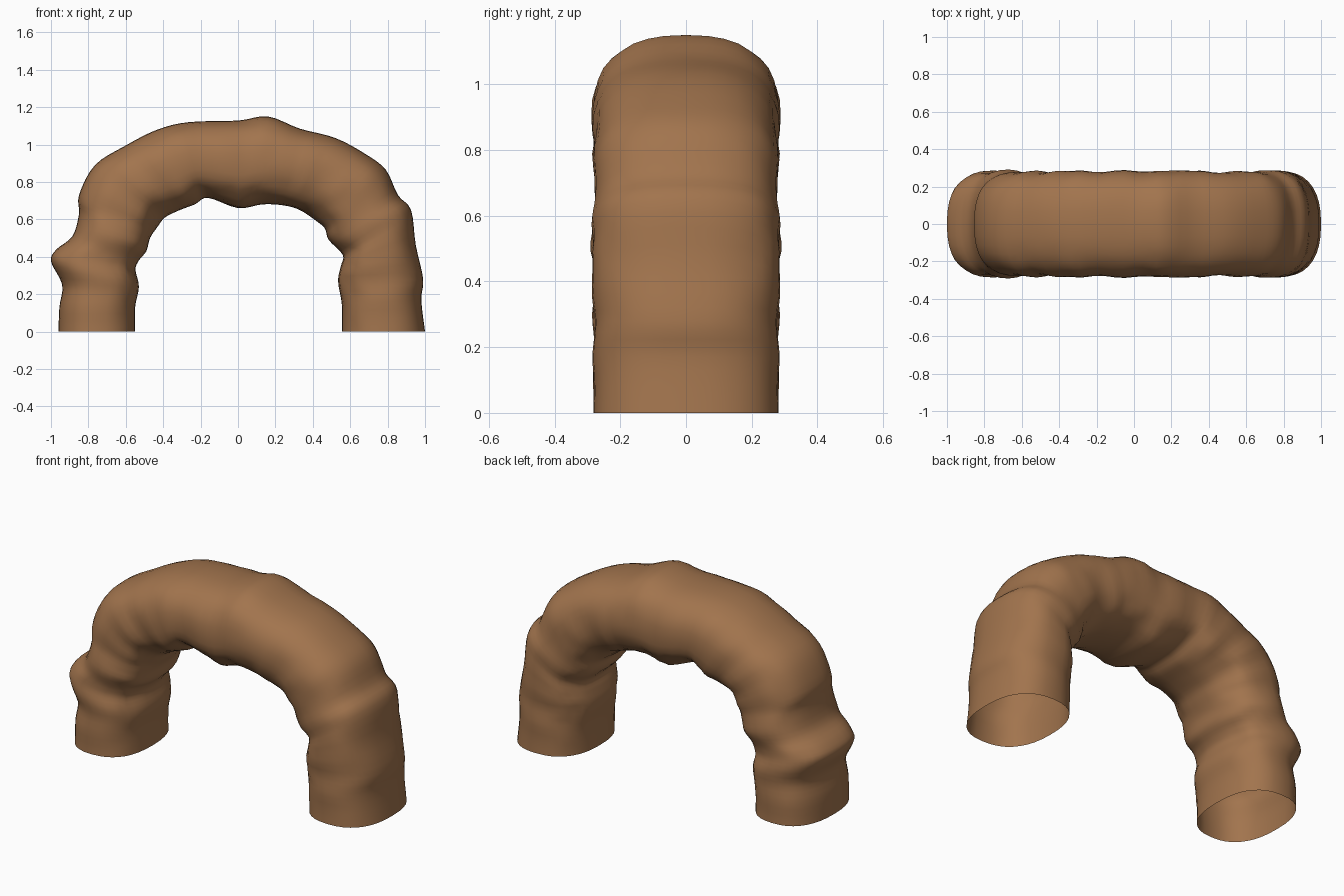
import bpy, bmesh, math
from mathutils import Vector, noise

if "Cube" in bpy.data.objects:
    bpy.data.objects.remove(bpy.data.objects["Cube"])

SIDES, STEPS = 36, 4

# Arch stations from left foot to right foot: outer x, outer z, inner x, inner z
STATIONS = [
    (-.96, 0, -.55, 0), (-.955, .13, -.55, .13), (-.94, .25, -.53, .24),
    (-1.0, .375, -.548, .33), (-.97, .44, -.53, .38), (-.885, .51, -.49, .43),
    (-.85, .63, -.47, .50), (-.85, .73, -.43, .56), (-.765, .89, -.39, .61),
    (-.60, .995, -.31, .65), (-.43, 1.08, -.23, .68), (-.26, 1.12, -.16, .715),
    (0, 1.128, 0, .66), (.16, 1.15, .13, .68), (.33, 1.085, .24, .675),
    (.52, 1.035, .33, .65), (.68, .95, .42, .59), (.79, .865, .465, .55),
    (.855, .73, .485, .49), (.925, .65, .56, .41), (.95, .465, .55, .35),
    (.99, .28, .535, .27), (.98, .17, .555, .145), (1.0, 0, .555, 0),
]


def spline(p, i, t):
    """Catmull-Rom point on segment i."""
    a, b = p[max(i - 1, 0)], p[i]
    c, d = p[i + 1], p[min(i + 2, len(p) - 1)]
    return b + .5 * t * (c - a + t * (2 * a - 5 * b + 4 * c - d
                                      + t * (3 * (b - c) + d - a)))


def resample(points):
    out = [spline(points, i, k / STEPS)
           for i in range(len(points) - 1) for k in range(STEPS)]
    return out + [points[-1]]


def squarish(v):
    """Rounded-box cross-section from a cosine or sine."""
    return math.copysign(abs(v) ** .82, v)


outer = resample([Vector((s[0], 0, s[1])) for s in STATIONS])
inner = resample([Vector((s[2], 0, s[3])) for s in STATIONS])

# Rock tube: rough rings swept along the arch, mirrored front to back
bm = bmesh.new()
rings = []
for o, i in zip(outer, inner):
    mid, half = (o + i) / 2, (o - i) / 2
    rough = min(1, .15 + mid.z * 2)
    width = .282 + .018 * rough * noise.noise(mid * 9)
    ring = []
    for k in range(SIDES):
        a = math.tau * k / SIDES
        c, s = math.cos(a), math.sin(a)
        p = mid + half * squarish(c) + Vector((0, width * squarish(s), 0))
        sample = Vector((p.x, abs(p.y), p.z))
        bump = noise.noise(sample * 8) + .5 * noise.noise(sample * 17)
        # Bumps fade on the outer and inner crests, strongest on the underside
        amount = .07 * rough * s * s * (.35 if c > 0 else .35 - .9 * c)
        p += half * c * bump * amount * 3
        p.y *= 1 + bump * amount * .6
        p.z = max(p.z, 0)
        ring.append(bm.verts.new(p))
    rings.append(ring)
for r, q in zip(rings, rings[1:]):
    for k in range(SIDES):
        n = (k + 1) % SIDES
        bm.faces.new((r[k], r[n], q[n], q[k]))
bmesh.ops.recalc_face_normals(bm, faces=bm.faces)

mesh = bpy.data.meshes.new("rock_arch")
bm.to_mesh(mesh)
bm.free()
arch = bpy.data.objects.new("rock_arch", mesh)
bpy.context.collection.objects.link(arch)

brown = bpy.data.materials.new("earth brown")
brown.diffuse_color = (.36, .175, .075, 1)
brown.use_nodes = True
brown.node_tree.nodes["Principled BSDF"].inputs["Base Color"].default_value = brown.diffuse_color
mesh.materials.append(brown)

bpy.context.view_layer.objects.active = arch
arch.select_set(True)
bpy.ops.object.shade_smooth_by_angle(angle=math.radians(40))
